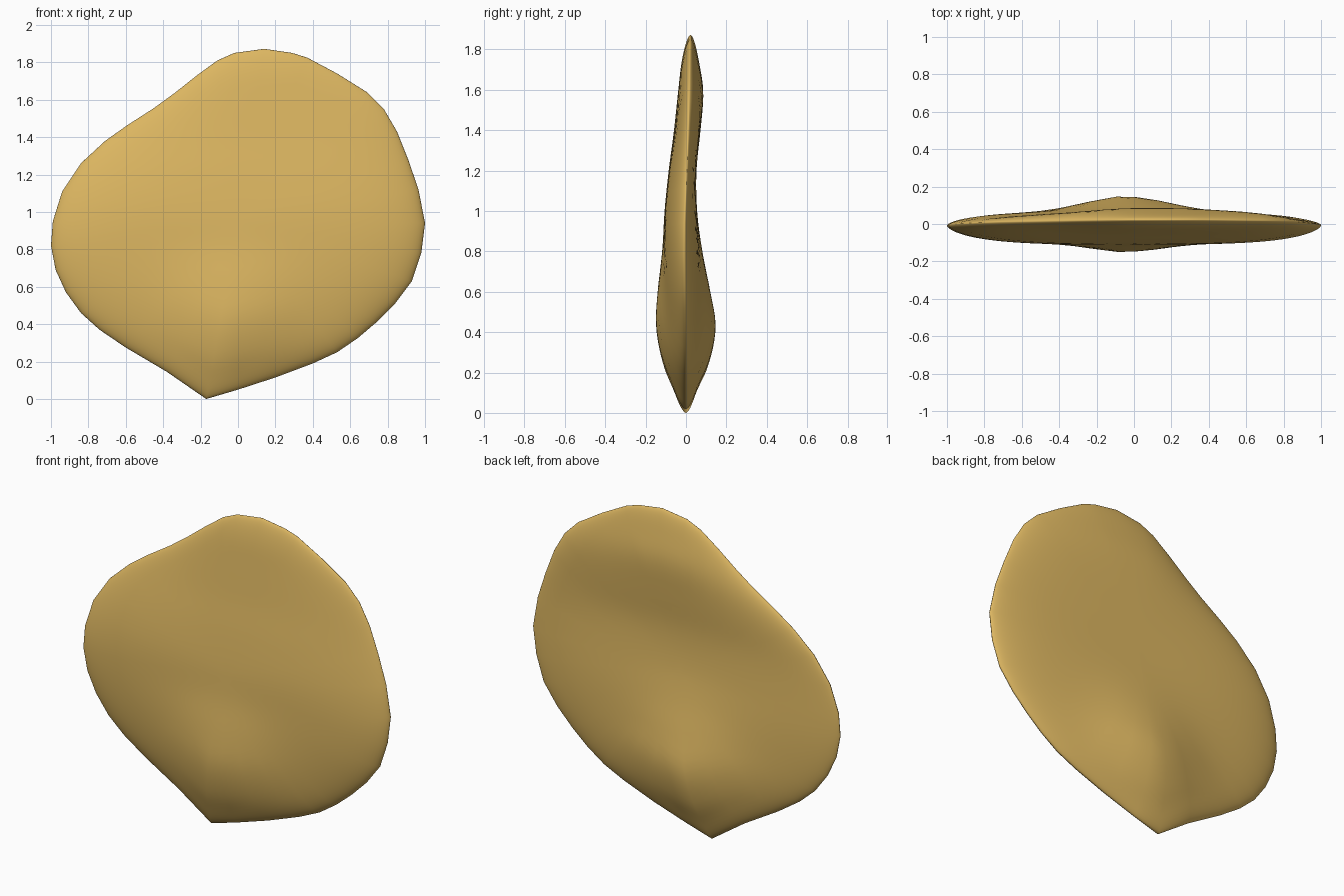
import bpy, bmesh, math

if "Cube" in bpy.data.objects:
    bpy.data.objects.remove(bpy.data.objects["Cube"])

# Outline seen from the front (x, z), starting at the pointed base
OUTLINE = [(-.17, 0), (0, .05), (.2, .115), (.4, .19), (.53, .25), (.64, .325), (.74, .41), (.84, .51),
           (.93, .63), (.98, .78), (1, .94), (.965, 1.12), (.91, 1.28), (.85, 1.43), (.78, 1.55),
           (.69, 1.64), (.53, 1.74), (.37, 1.825), (.29, 1.85), (.14, 1.872), (-.02, 1.85), (-.11, 1.81),
           (-.22, 1.73), (-.34, 1.635), (-.45, 1.555), (-.59, 1.465), (-.71, 1.38), (-.84, 1.26),
           (-.94, 1.11), (-.99, .95), (-1, .82), (-.975, .69), (-.92, .57), (-.84, .46), (-.74, .37),
           (-.6, .275), (-.38, .145)]
# Depth by height: z, front plate, back plate, swelling added front and back near the middle
PROFILE = [(0, -.09, .08, 0, 0), (.1, -.095, .08, .01, .015), (.22, -.10, .08, .04, .06),
           (.42, -.10, .075, .058, .083), (.6, -.105, .07, .037, .052), (.8, -.108, .065, .01, .016),
           (1, -.106, .055, 0, 0), (1.2, -.086, .052, 0, 0), (1.4, -.062, .074, 0, 0),
           (1.6, -.048, .098, 0, 0), (1.75, -.045, .09, 0, 0), (1.9, -.04, .085, 0, 0)]
CENTRE = (0.0, .95)
RINGS = 28


def depth(z, col):
    # smooth (cubic) interpolation along the height
    n = len(PROFILE)
    i = 0
    while i < n - 2 and PROFILE[i + 1][0] < z:
        i += 1

    def slope(k):
        a, b = PROFILE[max(k - 1, 0)], PROFILE[min(k + 1, n - 1)]
        return (b[col] - a[col]) / (b[0] - a[0])
    p, q = PROFILE[i], PROFILE[i + 1]
    h = q[0] - p[0]
    t = max(0, min(1, (z - p[0]) / h))
    return ((2*t**3 - 3*t*t + 1) * p[col] + (t**3 - 2*t*t + t) * h * slope(i)
            + (3*t*t - 2*t**3) * q[col] + (t**3 - t*t) * h * slope(i + 1))


def surface_y(x, z, r, side):
    edge = max(0, 1 - r**4) ** .6
    s = max(0, min(1, (z - .9) / .95))
    mid = -.008 * math.exp(-((z - .85) / .35)**2) + .022 * s
    swell = math.exp(-((x + .04) / .34)**2)
    if side < 0:
        y = depth(z, 1) - depth(z, 3) * swell
    else:
        y = depth(z, 2) + depth(z, 4) * swell
    return mid * (1 - edge) + y * edge


bm = bmesh.new()
n = len(OUTLINE)
cx, cz = CENTRE
rim = [bm.verts.new((x, surface_y(x, z, 1, 1), z)) for x, z in OUTLINE]
# front and back skins share the rim
for side in (-1, 1):
    prev = rim
    for k in range(1, RINGS):
        r = math.sin(math.pi / 2 * (1 - k / RINGS))   # rings crowd toward the rim
        ring = []
        for x, z in OUTLINE:
            px, pz = cx + (x - cx) * r, cz + (z - cz) * r
            ring.append(bm.verts.new((px, surface_y(px, pz, r, side), pz)))
        for i in range(n):
            j = (i + 1) % n
            bm.faces.new((prev[i], prev[j], ring[j], ring[i]))
        prev = ring
    hub = bm.verts.new((cx, surface_y(cx, cz, 0, side), cz))
    for i in range(n):
        bm.faces.new((prev[i], prev[(i + 1) % n], hub))
bmesh.ops.recalc_face_normals(bm, faces=bm.faces)
for f in bm.faces:
    f.smooth = True

mesh = bpy.data.meshes.new("petal")
bm.to_mesh(mesh)
bm.free()
petal = bpy.data.objects.new("petal", mesh)
bpy.context.collection.objects.link(petal)

gold = bpy.data.materials.new("golden yellow")
gold.diffuse_color = (.72, .47, .12, 1)
gold.use_nodes = True
gold.node_tree.nodes["Principled BSDF"].inputs["Base Color"].default_value = gold.diffuse_color
mesh.materials.append(gold)
